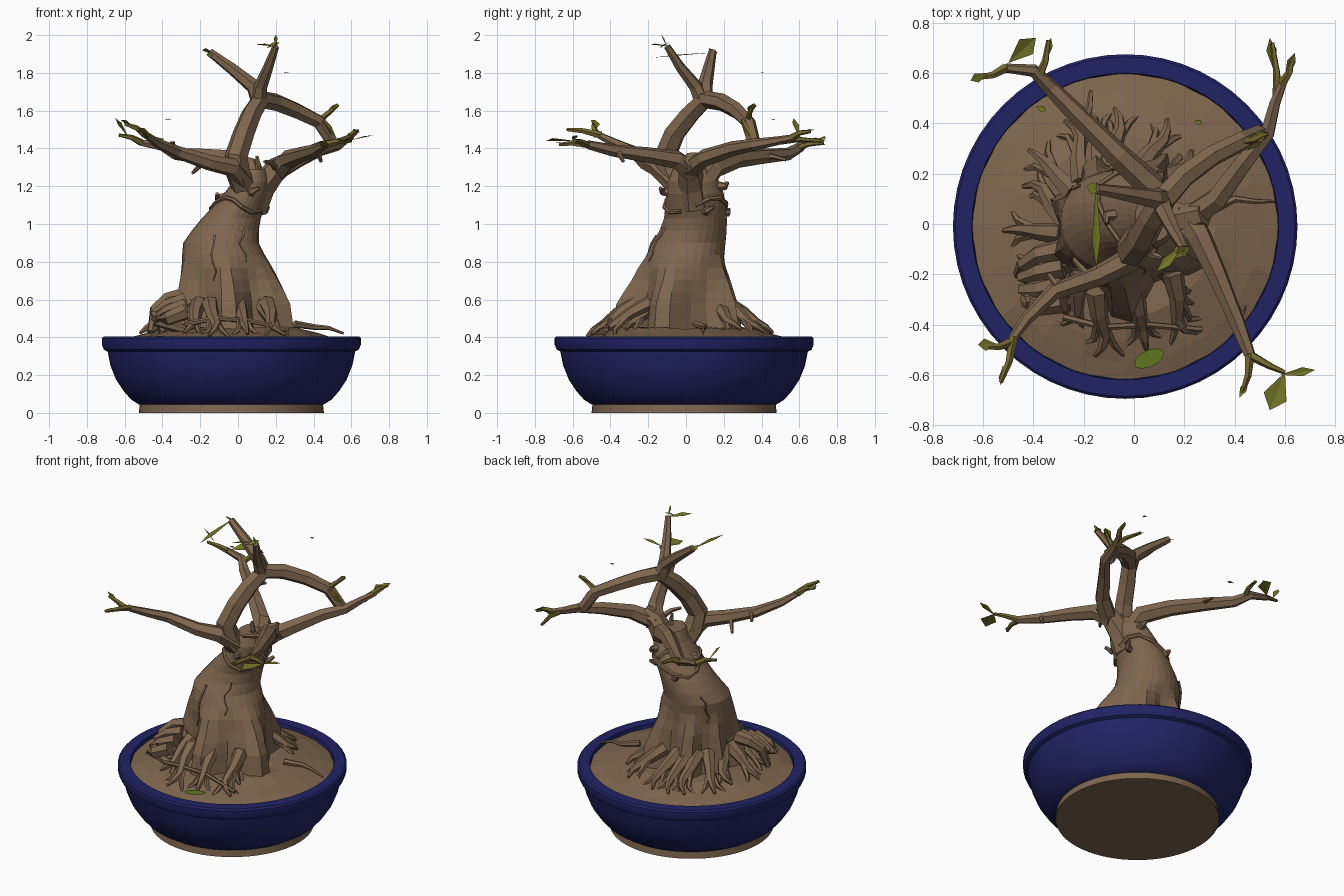
import bpy, bmesh, math, random
from mathutils import Vector

random.seed(4)
if "Cube" in bpy.data.objects:
    bpy.data.objects.remove(bpy.data.objects["Cube"])


def material(name, *rgb):
    mat = bpy.data.materials.new(name)
    mat.use_nodes = True
    mat.diffuse_color = (*rgb, 1)
    mat.node_tree.nodes["Principled BSDF"].inputs["Base Color"].default_value = (*rgb, 1)
    return mat


BARK = material("bark brown", .21, .133, .077)
GLAZE = material("navy glaze", .015, .017, .13)
LEAF = material("olive leaf", .17, .18, .02)
TWIG = material("young twig", .18, .14, .03)
MOSS = material("moss green", .11, .18, .015)

CENTRE = Vector((-.035, -.01, 0))


def finish(name, bm, mat, smooth=False):
    bmesh.ops.recalc_face_normals(bm, faces=bm.faces)
    mesh = bpy.data.meshes.new(name)
    bm.to_mesh(mesh)
    bm.free()
    mesh.materials.append(mat)
    obj = bpy.data.objects.new(name, mesh)
    bpy.context.collection.objects.link(obj)
    if smooth:
        bpy.ops.object.select_all(action='DESELECT')
        obj.select_set(True)
        bpy.context.view_layer.objects.active = obj
        bpy.ops.object.shade_smooth_by_angle(angle=math.radians(35))
    return obj


def loft(name, rings, mat, smooth=False, caps=True):
    """Skin a list of equally sized vertex rings."""
    bm = bmesh.new()
    loops = [[bm.verts.new(p) for p in ring] for ring in rings]
    for low, high in zip(loops, loops[1:]):
        for i in range(len(low)):
            j = (i + 1) % len(low)
            bm.faces.new((low[i], low[j], high[j], high[i]))
    if caps:
        bm.faces.new(loops[0])
        bm.faces.new(loops[-1])
    return finish(name, bm, mat, smooth)


def circle(count):
    return [math.tau * i / count for i in range(count)]


def lathe(name, profile, mat, sides=56, caps=True):
    rings = [[CENTRE + Vector((r * math.cos(a), r * math.sin(a), z)) for a in circle(sides)]
             for r, z in profile]
    return loft(name, rings, mat, True, caps)


def tube(name, points, start, end, mat=BARK, sides=6):
    """Tapered faceted limb along a path."""
    pts = [Vector(p) for p in points]
    rings, side, old = [], None, None
    for i, p in enumerate(pts):
        tangent = (pts[min(i + 1, len(pts) - 1)] - pts[max(i - 1, 0)]).normalized()
        if side is None:
            side = tangent.orthogonal().normalized()
        else:
            side = old.rotation_difference(tangent) @ side
        old = tangent
        other = tangent.cross(side)
        r = start + (end - start) * i / (len(pts) - 1)
        rings.append([p + r * (math.cos(a) * side + math.sin(a) * other) for a in circle(sides)])
    return loft(name, rings, mat)


def leaf(name, base, tip, width, mat=LEAF):
    """Thin crumpled leaf, widest near its tip."""
    a, b = Vector(base), Vector(tip)
    side = (b - a).cross(Vector((.3, .2, 1))).normalized() * width
    mid = a.lerp(b, .65)
    bm = bmesh.new()
    v = [bm.verts.new(p) for p in (a, mid + side, b, mid - side + Vector((0, 0, width * .5)))]
    bm.faces.new(v[:3])
    bm.faces.new((v[0], v[2], v[3]))
    return finish(name, bm, mat)


# Pot, foot and soil
lathe("pot_foot", [(.49, 0), (.485, .045)], BARK)
lathe("pot", [(.47, .04), (.49, .045), (.53, .07), (.57, .115), (.61, .175), (.64, .25),
              (.655, .325), (.675, .335), (.685, .36), (.685, .395), (.675, .405),
              (.61, .405), (.605, .36)], GLAZE)


def soil_height(r):
    return .45 - .07 * min(1, max(0, (r - .33) / .27)) ** 1.3


soil = [[CENTRE + Vector((r * math.cos(a), r * math.sin(a),
                          soil_height(r) + random.uniform(-.008, .008) * (r < .6)))
         for a in circle(20)] for r in (.612, .54, .46, .36, .2, .05)]
loft("soil", soil, BARK)

# Trunk: leaning rings with root lobes swelling towards the ground
SECTIONS = [(.38, -.05, -.02, .29, .27), (.5, -.05, -.02, .27, .25), (.6, -.05, -.02, .255, .235),
            (.7, -.06, -.01, .245, .22), (.8, -.07, -.01, .23, .21), (.9, -.09, .015, .2, .195),
            (1.0, -.055, .05, .165, .17), (1.1, .01, .05, .135, .16), (1.2, .07, .045, .11, .15),
            (1.29, .08, .03, .075, .1)]
LOBES = [(-88, .15, .3), (-22, .13, .36), (62, .12, .25), (112, .11, .25), (158, .08, .2), (205, .08, .25)]


def trunk_point(angle, z, lift=0):
    for low, high in zip(SECTIONS, SECTIONS[1:]):
        if z <= high[0]:
            break
    t = (z - low[0]) / (high[0] - low[0])
    _, cx, cy, rx, ry = [p + (q - p) * t for p, q in zip(low, high)]
    flare = min(1, max(0, (.84 - z) / .26))
    grow = lift - .03 * flare
    for degrees, amount, width in LOBES:
        d = (angle - math.radians(degrees) + math.pi) % math.tau - math.pi
        grow += amount * flare * math.exp(-(d / width) ** 2)
    return Vector((cx + (rx + grow) * math.cos(angle), cy + (ry + grow) * math.sin(angle), z))


levels = [.38 + .065 * i for i in range(15)]
loft("trunk", [[trunk_point(a, z) for a in circle(30)] for z in levels], BARK)

# Bark details: scar ring, hanging tendrils and knots
tube("bark_ring", [trunk_point(a, 1.1 + .04 * math.sin(a * 2), .004) for a in circle(13)], .014, .012)
for degrees, top, bottom in ((-104, .94, .7), (-60, .98, .8), (140, .95, .78)):
    path = [trunk_point(math.radians(degrees + 3 * math.sin(k * 2)), top + (bottom - top) * k / 5, .006)
            for k in range(6)]
    tube("tendril", path, .008, .004, sides=4)
for degrees, z in ((75, 1.2), (-80, 1.17), (20, 1.07), (185, 1.14), (110, 1.06), (-120, 1.22)):
    a = math.radians(degrees)
    tube("knot", [trunk_point(a, z, -.03), trunk_point(a, z, .02), trunk_point(a + .15, z + .02, .04)], .03, .01)

# Surface roots: each leaves the trunk, drops to the soil and forks
ROOT_TIPS = [(-.2, .45), (-.42, .29), (-.45, .13), (-.52, -.03), (-.46, -.22), (-.34, -.29),
             (-.17, -.52), (.05, -.5), (.27, -.42), (.24, -.31), (.12, .42), (.22, .3),
             (-.09, .46), (-.3, -.39), (-.29, .4)]
for x, y in ROOT_TIPS:
    tip = Vector((x, y, 0))
    origin = Vector((-.05, -.03, 0))
    flow = tip - origin
    bend = Vector((-flow.y, flow.x, 0)) * random.uniform(-.12, .12)
    path = []
    for t, rise in ((.5, .13), (.68, .08), (.82, .035), (.92, .025), (1, .005)):
        p = origin + flow * t + bend * math.sin(t * 9)
        p.z = soil_height((p - CENTRE).length) + rise
        path.append(p)
    tube("root", path, .045, .008)
    for turn in (-1, 1):
        p = path[2] + flow * .14 + turn * Vector((-flow.y, flow.x, 0)) * .2
        p.z = soil_height((p - CENTRE).length) + .01
        tube("rootlet", [path[1], path[2].lerp(p, .4), p], .022, .006, sides=5)
tube("long_root", [(.3, .05, .47), (.4, .1, .455), (.48, .09, .45), (.56, .09, .42)], .02, .006)
tube("front_cross_root", [(-.28, -.37, .47), (-.12, -.41, .5), (.05, -.4, .49), (.27, -.42, .44)], .014, .012)

# Gnarled root clump on the side
for k in range(4):
    s = .07 * k
    tube("gnarled_root", [(-.28, -.1 - s, .62 - s * .4), (-.38, -.12 - s, .6 - s * .5),
                          (-.44, -.16 - s * .7, .55 - s * .3), (-.46 + s, -.2 - s * .5, .43)], .045, .02)

# Main limbs
tube("arch_limb", [(.06, 0, 1.12), (.0, -.09, 1.27), (-.01, -.11, 1.36), (.03, -.06, 1.48),
                   (.07, .02, 1.58), (.12, .1, 1.66), (.2, .19, 1.645), (.31, .27, 1.6),
                   (.43, .33, 1.54), (.5, .36, 1.43)], .07, .035)
tube("side_limb", [(.08, .04, 1.1), (.13, .03, 1.2), (.21, .02, 1.3), (.28, .04, 1.34)], .085, .05)
tube("back_right_branch", [(.22, .02, 1.29), (.33, .1, 1.35), (.44, .25, 1.4), (.53, .36, 1.42),
                           (.56, .48, 1.44), (.6, .58, 1.46)], .055, .016)
tube("front_right_branch", [(.2, .04, 1.27), (.26, -.05, 1.34), (.33, -.2, 1.365), (.41, -.39, 1.39),
                            (.46, -.52, 1.42)], .06, .024)
tube("front_left_branch", [(.05, -.04, 1.2), (-.03, -.15, 1.3), (-.15, -.21, 1.325), (-.32, -.27, 1.38),
                           (-.43, -.38, 1.43), (-.5, -.48, 1.48)], .06, .016)
tube("back_left_branch", [(.1, .08, 1.2), (.07, .15, 1.3), (-.06, .27, 1.345), (-.2, .41, 1.36),
                          (-.33, .54, 1.37), (-.4, .61, 1.41), (-.51, .62, 1.43)], .065, .018)
tube("crown_left_branch", [(.12, .1, 1.64), (.08, .1, 1.73), (-.03, .12, 1.82), (-.15, .14, 1.91)], .05, .022)
tube("crown_right_branch", [(.11, .09, 1.64), (.12, .05, 1.73), (.16, -.03, 1.83), (.2, -.1, 1.94)], .045, .018)

# Side twigs, brown near the wood and olive near the leaves
for start, end, mat in (((-.18, -.21, 1.33), (-.24, -.14, 1.27), BARK), ((-.3, -.26, 1.38), (-.34, -.2, 1.35), BARK),
                        ((-.2, .41, 1.36), (-.17, .53, 1.34), BARK), ((.2, -.03, 1.3), (.14, -.15, 1.33), BARK),
                        ((.1, .02, 1.25), (.1, .0, 1.36), BARK), ((.4, -.36, 1.39), (.44, -.33, 1.33), BARK),
                        ((-.38, .58, 1.4), (-.34, .73, 1.43), TWIG), ((-.51, .62, 1.43), (-.63, .58, 1.47), TWIG),
                        ((.42, .33, 1.54), (.53, .36, 1.63), TWIG), ((.5, .35, 1.46), (.45, .3, 1.55), TWIG),
                        ((.57, .5, 1.44), (.55, .72, 1.44), TWIG), ((.59, .56, 1.46), (.63, .66, 1.49), TWIG),
                        ((.46, -.52, 1.42), (.6, -.59, 1.44), TWIG), ((.46, -.52, 1.42), (.43, -.67, 1.42), TWIG),
                        ((-.48, -.45, 1.47), (-.53, -.63, 1.5), TWIG), ((-.49, -.47, 1.47), (-.6, -.49, 1.53), TWIG)):
    mid = Vector(start).lerp(Vector(end), .5) + Vector((.008, -.008, .008))
    tube("twig", [start, mid, end], .02, .009, mat, 5)

# Sparse leaves at the tips
for base, tip, width in (((.6, -.59, 1.44), (.54, -.74, 1.44), .05), ((.58, -.6, 1.44), (.72, -.58, 1.47), .018),
                         ((.46, -.6, 1.42), (.42, -.69, 1.43), .015), ((-.5, .64, 1.43), (-.39, .74, 1.45), .04),
                         ((-.58, .6, 1.46), (-.65, .57, 1.56), .02), ((-.35, .65, 1.42), (-.33, .74, 1.42), .015),
                         ((-.54, -.48, 1.5), (-.62, -.48, 1.55), .025), ((-.52, -.56, 1.5), (-.53, -.64, 1.5), .012),
                         ((.56, .6, 1.44), (.54, .74, 1.44), .022), ((.6, .58, 1.47), (.64, .68, 1.5), .018),
                         ((-.15, .17, 1.91), (-.15, -.18, 1.88), .018), ((-.12, .13, 1.9), (-.19, .15, 1.92), .025),
                         ((.15, -.14, 1.93), (.22, -.09, 1.96), .022), ((.2, -.1, 1.94), (.2, -.13, 2), .012),
                         ((.2, -.08, 1.94), (.09, -.19, 1.95), .02), ((.45, .33, 1.57), (.53, .36, 1.64), .025),
                         ((-.39, .47, 1.55), (-.35, .45, 1.555), .014), ((.24, .41, 1.8), (.27, .4, 1.8), .012)):
    leaf("leaf", base, tip, width)

# Moss patch on the soil
bm = bmesh.new()
bm.faces.new([bm.verts.new((.06 + .06 * math.cos(a), -.535 + .035 * math.sin(a) + .02 * math.cos(a), .425))
              for a in circle(12)])
finish("moss_patch", bm, MOSS)
